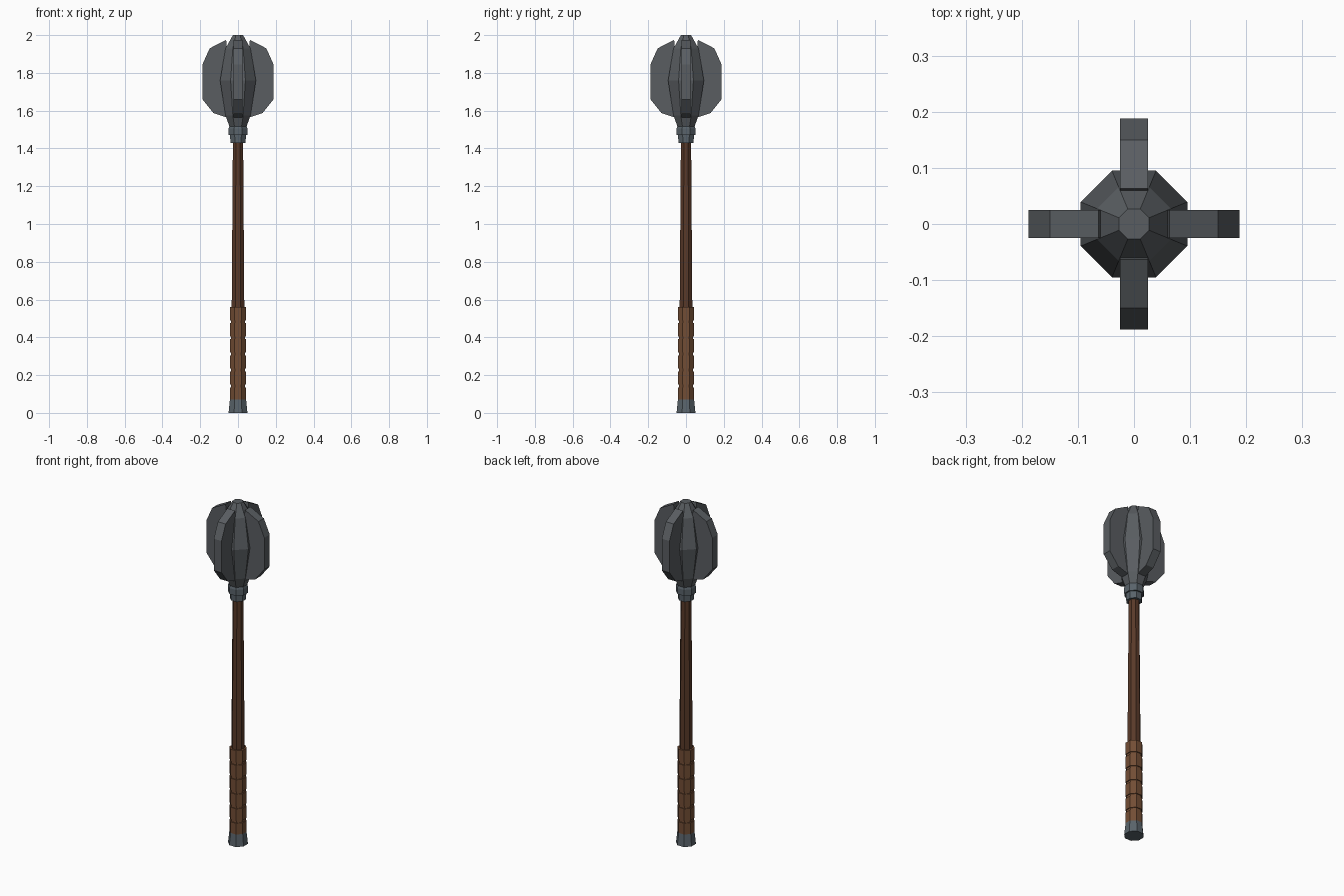
import bpy, bmesh
from math import cos, sin, pi

if "Cube" in bpy.data.objects:
    bpy.data.objects.remove(bpy.data.objects["Cube"])


def material(name, rgb):
    m = bpy.data.materials.new(name)
    m.diffuse_color = (*rgb, 1)
    m.use_nodes = True
    m.node_tree.nodes["Principled BSDF"].inputs["Base Color"].default_value = m.diffuse_color
    return m


iron = material("dark_iron", (0.10, 0.11, 0.12))
steel = material("steel", (0.10, 0.125, 0.145))
wood = material("wood", (0.10, 0.042, 0.022))
leather = material("leather", (0.17, 0.075, 0.035))


def finish(name, bm, mat):
    bmesh.ops.recalc_face_normals(bm, faces=bm.faces)
    me = bpy.data.meshes.new(name)
    bm.to_mesh(me)
    bm.free()
    me.materials.append(mat)
    ob = bpy.data.objects.new(name, me)
    bpy.context.collection.objects.link(ob)
    return ob


def octagon_lathe(name, profile, mat):
    """Closed eight-sided solid; profile is (flat-to-centre radius, z)."""
    bm = bmesh.new()
    rings = []
    for r, z in profile:
        R = r / cos(pi / 8)
        rings.append([bm.verts.new((R * cos((i + .5) * pi / 4),
                                    R * sin((i + .5) * pi / 4), z)) for i in range(8)])
    for a, b in zip(rings, rings[1:]):
        for i in range(8):
            j = (i + 1) % 8
            bm.faces.new((a[i], a[j], b[j], b[i]))
    bm.faces.new(rings[0])
    bm.faces.new(rings[-1])
    return finish(name, bm, mat)


def flange(name, angle, mat):
    """Flat blade: radial outline extruded to its thickness."""
    outline = [(0.03, 1.60), (0.063, 1.565), (0.13, 1.587), (0.188, 1.66),
               (0.188, 1.845), (0.15, 1.93), (0.063, 1.975), (0.055, 1.90)]
    bm = bmesh.new()
    face = bm.faces.new([bm.verts.new((r, -0.025, z)) for r, z in outline])
    new = bmesh.ops.extrude_face_region(bm, geom=[face])["geom"]
    bmesh.ops.translate(bm, vec=(0, 0.05, 0),
                        verts=[v for v in new if isinstance(v, bmesh.types.BMVert)])
    ob = finish(name, bm, mat)
    ob.rotation_euler.z = angle


# Pommel, shaft and collar
octagon_lathe("pommel", [(0.05, 0), (0.043, 0.07)], steel)
octagon_lathe("shaft", [(0.037, 0.05), (0.027, 1.45)], wood)
octagon_lathe("collar", [(0.040, 1.43), (0.042, 1.47), (0.050, 1.47),
                         (0.050, 1.505), (0.042, 1.53)], steel)

# Leather grip bands
for k in range(6):
    z = 0.065 + k * 0.085
    octagon_lathe(f"grip_band_{k + 1}", [(0.043, z), (0.043, z + 0.07)], leather)
octagon_lathe("grip_core", [(0.038, 0.06), (0.038, 0.56)], leather)

# Head core and four flanges
octagon_lathe("head_core", [(0.040, 1.50), (0.066, 1.575), (0.095, 1.76),
                            (0.066, 1.93), (0.027, 2.0)], iron)
for k in range(4):
    flange(f"flange_{k + 1}", k * pi / 2, iron)
